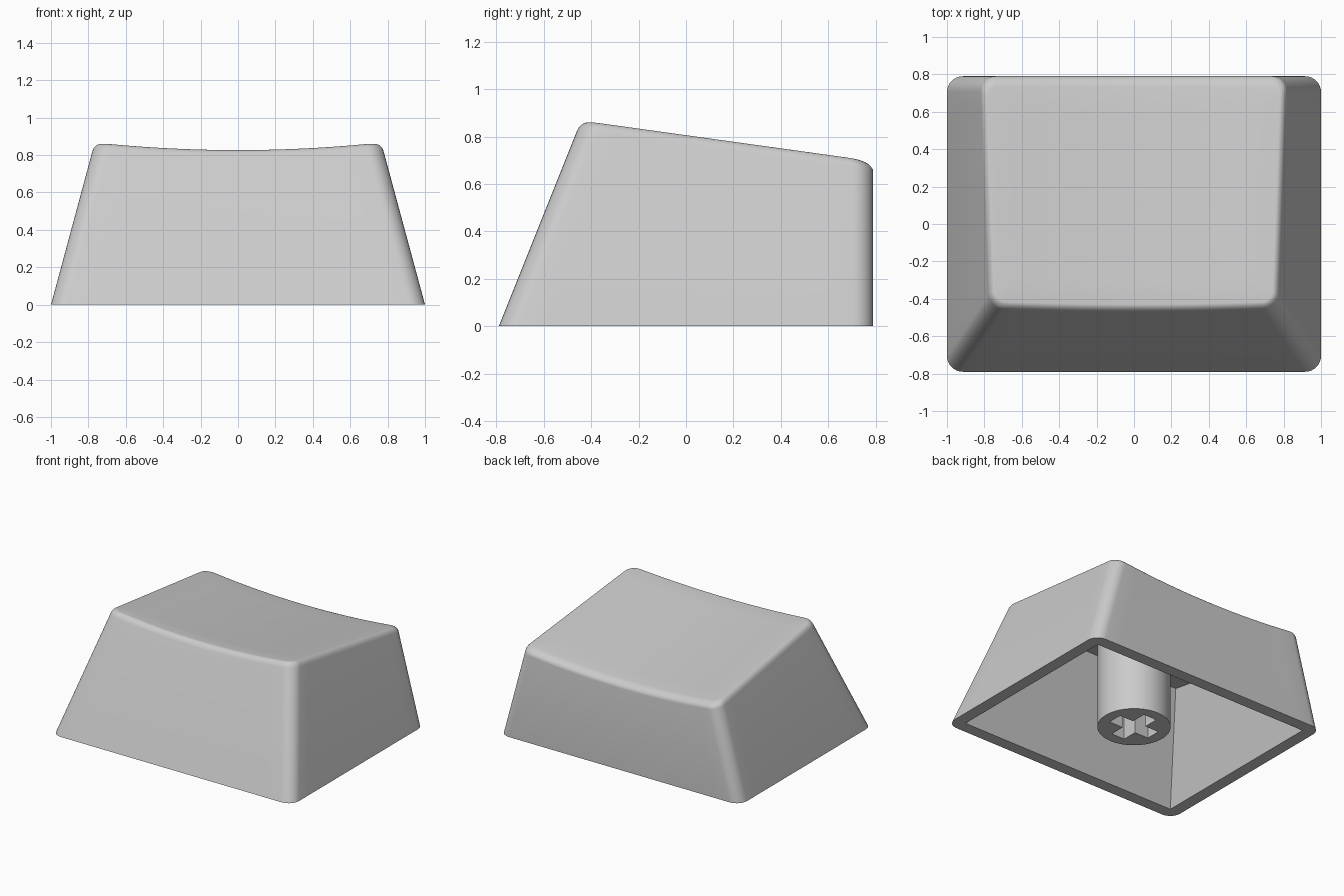
import bpy, bmesh, math
from mathutils import Vector

default = bpy.data.objects.get("Cube")
if default:
    bpy.data.objects.remove(default, do_unlink=True)

grey = bpy.data.materials.new("light grey plastic")
grey.use_nodes = True
COLOUR = (0.6, 0.6, 0.6, 1)
grey.diffuse_color = COLOUR
grey.node_tree.nodes["Principled BSDF"].inputs["Base Color"].default_value = COLOUR

WALL = 0.09        # wall thickness
ARC, EDGE = 8, 14  # segments per corner and per straight side


def dish(p):
    """Height of the sloping, cylindrically dished top."""
    return 0.765 - 0.143 * p.y + 0.073 * p.x ** 2


def ceiling(p):
    return 0.685 - 0.143 * p.y


def outline(z, radius, inset=0, back_inset=0):
    """Rounded rectangle of the tapered body at height z."""
    hx = 1 - 0.27 * z - inset
    front, back = -0.79 + 0.4 * z + inset, 0.79 - back_inset
    corners = [(hx, back), (-hx, back), (-hx, front), (hx, front)]
    arcs = []
    for c, (x, y) in enumerate(corners):
        centre = Vector((x - math.copysign(radius, x), y - math.copysign(radius, y), z))
        angles = [math.pi / 2 * (c + i / ARC) for i in range(ARC + 1)]
        arcs.append([centre + Vector((math.cos(a), math.sin(a), 0)) * radius for a in angles])
    points = []
    for c, arc in enumerate(arcs):
        nxt = arcs[(c + 1) % 4][0]
        points += arc + [arc[-1].lerp(nxt, i / EDGE) for i in range(1, EDGE)]
    return points


def fitted(surface, drop, *shape):
    """Outline whose points each sit a given drop below a surface."""
    points = []
    for i in range(len(outline(0, *shape))):
        z = 0.7
        for _ in range(12):
            p = outline(z, *shape)[i]
            z = surface(p) - drop
        points.append(Vector((p.x, p.y, z)))
    return points


def finish(bm, name):
    bmesh.ops.recalc_face_normals(bm, faces=bm.faces)
    mesh = bpy.data.meshes.new(name)
    bm.to_mesh(mesh)
    bm.free()
    mesh.materials.append(grey)
    obj = bpy.data.objects.new(name, mesh)
    bpy.context.collection.objects.link(obj)
    return obj


def smooth(obj):
    bpy.ops.object.select_all(action='DESELECT')
    obj.select_set(True)
    bpy.context.view_layer.objects.active = obj
    bpy.ops.object.shade_smooth_by_angle(angle=math.radians(30))


# Hollow cap: ceiling, inner walls, rim, outer walls, rounded edge, dished top
rings = [fitted(ceiling, 0, 0, WALL, WALL), outline(0, 0, WALL, WALL), outline(0, 0.085)]
STEPS = 6
for k in range(STEPS + 1):
    a = math.pi / 2 * k / STEPS
    inset = 1 - math.cos(a)
    rings.append(fitted(dish, 0.04 * (1 - math.sin(a)), 0.085 - 0.03 * inset,
                        0.03 * inset, 0.06 * inset))
middle = Vector((0, 0.16, 0))
for s in (0.8, 0.6, 0.4, 0.2, 0):
    ring = [middle.lerp(p, s) for p in rings[3 + STEPS]]
    rings.append([Vector((p.x, p.y, dish(p))) for p in ring])

bm = bmesh.new()
loops = [[bm.verts.new(p) for p in ring] for ring in rings]
for low, high in zip(loops, loops[1:]):
    for i in range(len(low)):
        j = (i + 1) % len(low)
        bm.faces.new((low[i], low[j], high[j], high[i]))
bm.faces.new(loops[0])
bmesh.ops.remove_doubles(bm, verts=bm.verts, dist=0.0001)
smooth(finish(bm, "cap_shell"))

# Round stem whose top is slanted into the ceiling
bm = bmesh.new()
bmesh.ops.create_cone(bm, cap_ends=True, segments=64, radius1=0.25, radius2=0.25, depth=1)
for v in bm.verts:
    v.co.z = ceiling(v.co) + 0.02 if v.co.z > 0 else 0
stem = finish(bm, "stem")

# Cross-shaped socket cut into the stem
LONG, HALF = 0.17, 0.055
bm = bmesh.new()
cross = []
for q in range(4):
    c, s = round(math.cos(q * math.pi / 2)), round(math.sin(q * math.pi / 2))
    for x, y in ((LONG, -HALF), (LONG, HALF), (HALF, HALF)):
        cross.append(bm.verts.new((x * c - y * s, x * s + y * c, -0.1)))
base = bm.faces.new(cross)
top = bmesh.ops.extrude_face_region(bm, geom=[base])["geom"]
bmesh.ops.translate(bm, vec=(0, 0, 0.55), verts=[g for g in top if isinstance(g, bmesh.types.BMVert)])
cutter = finish(bm, "socket_cutter")
cutter.hide_render = True

cut = stem.modifiers.new("socket", 'BOOLEAN')
cut.operation, cut.solver, cut.object = 'DIFFERENCE', 'EXACT', cutter
bpy.context.view_layer.objects.active = stem
bpy.ops.object.modifier_apply(modifier=cut.name)
bpy.data.objects.remove(cutter, do_unlink=True)
smooth(stem)
